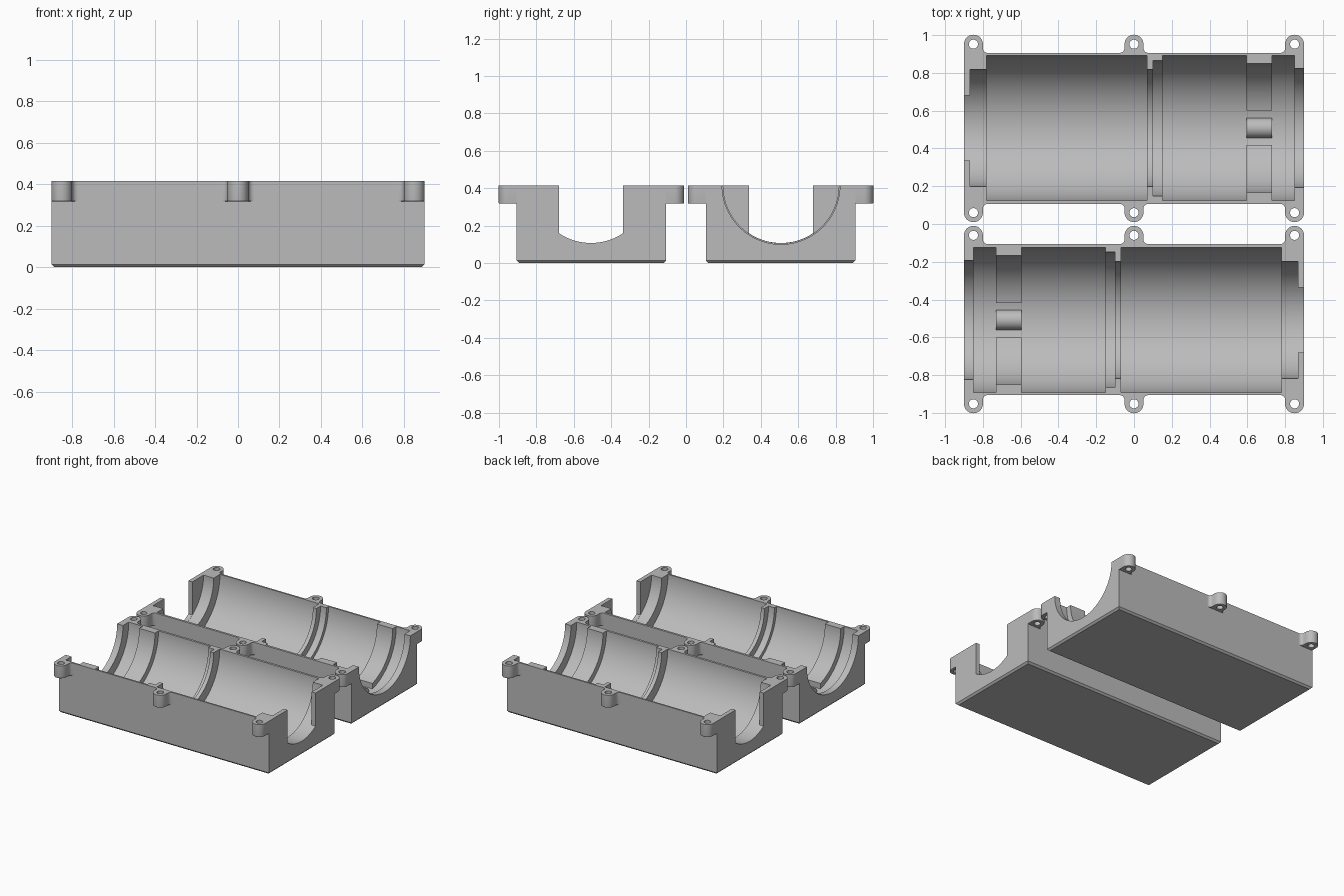
import bpy, bmesh, math

if "Cube" in bpy.data.objects:
    bpy.data.objects.remove(bpy.data.objects["Cube"])

TOP = 0.415      # parting plane height
CY = 0.508       # bore axis y
grey = bpy.data.materials.new("plain_grey")
grey.diffuse_color = (0.5, 0.5, 0.5, 1)
grey.use_nodes = True
grey.node_tree.nodes["Principled BSDF"].inputs["Base Color"].default_value = grey.diffuse_color


def to_object(name, bm):
    bmesh.ops.recalc_face_normals(bm, faces=bm.faces)
    me = bpy.data.meshes.new(name)
    bm.to_mesh(me)
    bm.free()
    me.materials.append(grey)
    ob = bpy.data.objects.new(name, me)
    bpy.context.collection.objects.link(ob)
    return ob


def prism(name, pts, vec):
    """Extrude a closed 3D polygon along vec."""
    bm = bmesh.new()
    f = bm.faces.new([bm.verts.new(p) for p in pts])
    ext = bmesh.ops.extrude_face_region(bm, geom=[f])
    vs = [v for v in ext["geom"] if isinstance(v, bmesh.types.BMVert)]
    bmesh.ops.translate(bm, verts=vs, vec=vec)
    return to_object(name, bm)


def lathe_x(name, profile, seg=128):
    """Revolve (x, radius) points about the bore axis."""
    bm = bmesh.new()
    rings = []
    for x, r in profile:
        rings.append([bm.verts.new((x, CY + r * math.cos((i + .5) * math.tau / seg),
                                    TOP + r * math.sin((i + .5) * math.tau / seg)))
                      for i in range(seg)])
    for a, b in zip(rings, rings[1:]):
        for i in range(seg):
            j = (i + 1) % seg
            bm.faces.new((a[i], a[j], b[j], b[i]))
    bm.faces.new(rings[0])
    bm.faces.new(rings[-1])
    return to_object(name, bm)


def arc_slot(name, r, y0, y1, x0, x1):
    """Straight-sided slot with a round floor of radius r."""
    pts = [(x0, y1, TOP + .1), (x0, y0, TOP + .1)]
    for i in range(17):
        y = y0 + (y1 - y0) * i / 16
        pts.append((x0, y, TOP - math.sqrt(r * r - (y - CY) ** 2)))
    return prism(name, pts, (x1 - x0, 0, 0))


def cut(ob, cutter):
    m = ob.modifiers.new("cut", 'BOOLEAN')
    m.operation, m.solver, m.object = 'DIFFERENCE', 'EXACT', cutter
    bpy.context.view_layer.objects.active = ob
    bpy.ops.object.modifier_apply(modifier=m.name)
    bpy.data.objects.remove(cutter)


def smooth(ob, deg=30):
    bpy.ops.object.select_all(action='DESELECT')
    ob.select_set(True)
    bpy.context.view_layer.objects.active = ob
    bpy.ops.object.shade_smooth_by_angle(angle=math.radians(deg))


# Shell block with a chamfered underside
Y0, Y1 = 0.106, 0.906
shell = prism("half_shell", [(-.9, Y0, 0), (.9, Y0, 0), (.9, Y1, 0), (-.9, Y1, 0)], (0, 0, TOP))
bm = bmesh.new()
bm.from_mesh(shell.data)
bmesh.ops.bevel(bm, geom=[e for e in bm.edges if all(v.co.z < .01 for v in e.verts)],
                offset=.014, segments=1, affect='EDGES')
bm.to_mesh(shell.data)
bm.free()

# Stepped bore: (start x, radius) of each section
steps = [(-.867, .309), (-.78, .385), (.07, .309), (.10, .359), (.15, .385),
         (.595, .342), (.73, .385), (.85, .315), (.95, 0)]
profile = []
for (x0, r), (x1, _) in zip(steps, steps[1:]):
    profile += [(x0, r), (x1, r)]
cut(shell, lathe_x("bore", profile))

# Narrow end slot, and the gap through the inner ring
cut(shell, arc_slot("end_slot", .308, CY - .171, CY + .171, -.95, -.80))
cut(shell, arc_slot("ring_gap", .384, CY - .09, CY + .093, .58, .74))
smooth(shell)

# Round rib lying on the floor of the ring gap
rib_pts = [(.595, CY + .053 * math.cos(a), .03 + .053 * math.sin(a))
           for a in (math.pi * i / 24 for i in range(25))]
rib = prism("floor_rib", rib_pts, (.135, 0, 0))
smooth(rib)


# Screw lugs with filleted roots, rounded underside and a through hole
def lug(x, side):
    R, F, root = .05, .025, .046
    # right half outline: root fillet, flank, then round nose (local u, v)
    right = [(R + F, -.004)] + [(R + F - F * math.sin(a), F - F * math.cos(a))
                                for a in (math.pi / 2 * i / 6 for i in range(7))]
    nose = [(R * math.cos(a), root + R * math.sin(a))
            for a in (math.pi * i / 24 for i in range(25))]
    left = [(-u, v) for u, v in reversed(right)]
    outline = right + nose + left
    base = Y1 if side > 0 else Y0
    pts = []
    for u, v in outline:
        px = max(-.9, min(.9, x + u))
        p = (px, base + side * v, .318)
        if not pts or math.dist(p, pts[-1]) > 1e-4:
            pts.append(p)
    ob = prism("screw_lug", pts, (0, 0, TOP - .318))
    # round the lower rim, away from the root
    bm = bmesh.new()
    bm.from_mesh(ob.data)
    rim = [e for e in bm.edges if all(v.co.z < .32 and side * (v.co.y - base) > -.001
                                      for v in e.verts)]
    bmesh.ops.bevel(bm, geom=rim, offset=.018, segments=4, profile=.5,
                    affect='EDGES', clamp_overlap=True)
    bm.to_mesh(ob.data)
    bm.free()
    cy = base + side * root
    hole = prism("hole", [(x + .024 * math.cos(math.tau * i / 32),
                           cy + .024 * math.sin(math.tau * i / 32), .25)
                          for i in range(32)], (0, 0, .3))
    cut(ob, hole)
    smooth(ob, 40)
    return ob


parts = [shell, rib] + [lug(x, s) for x in (-.85, 0, .85) for s in (-1, 1)]

# Matching half, turned half a revolution
for ob in parts:
    twin = ob.copy()
    twin.name = "front_" + ob.name
    twin.rotation_euler.z = math.pi
    bpy.context.collection.objects.link(twin)
    ob.name = "rear_" + ob.name
